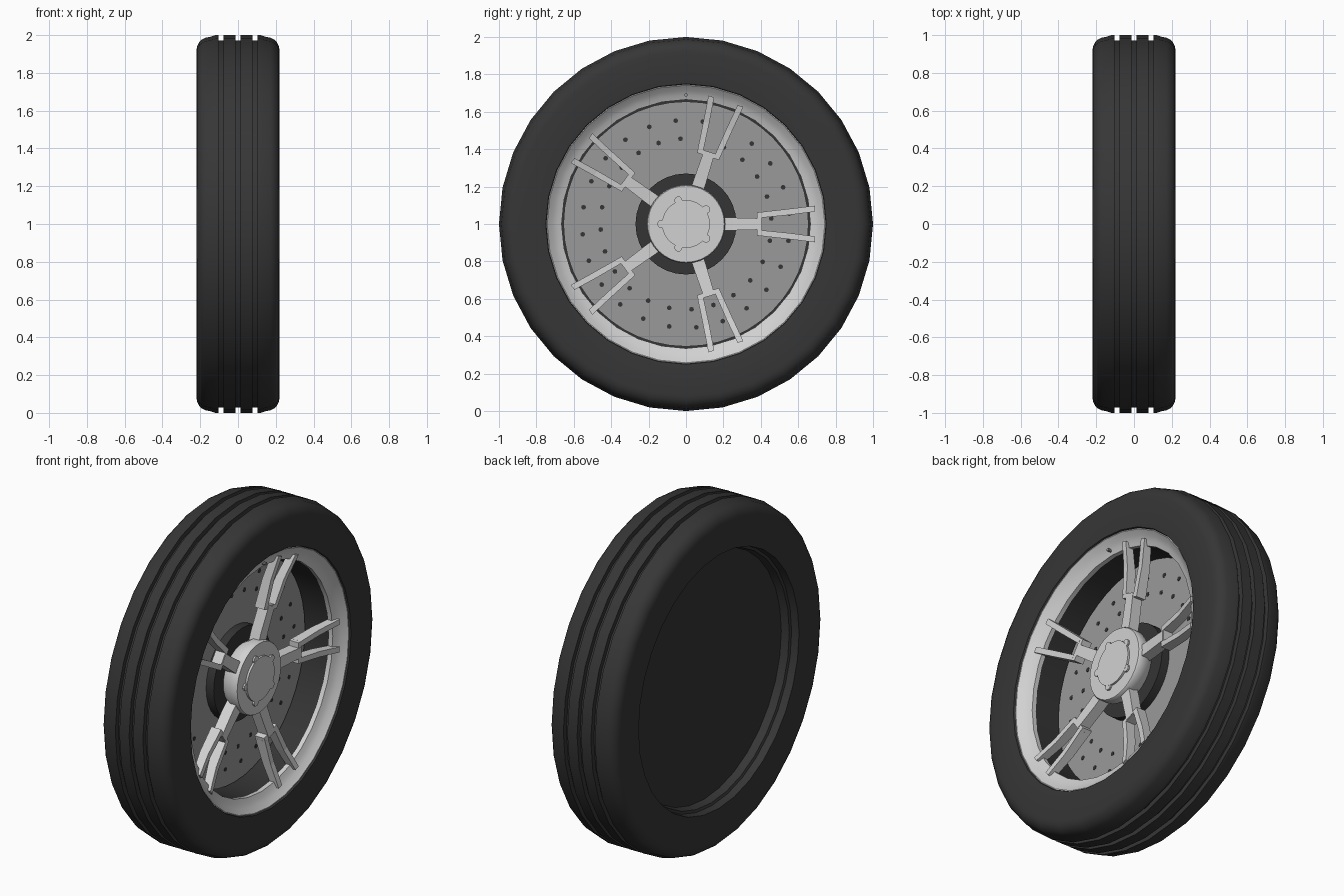
import bpy, bmesh
from math import sin, cos, pi, radians
from mathutils import Matrix, Vector

if "Cube" in bpy.data.objects:
    bpy.data.objects.remove(bpy.data.objects["Cube"])

AXLE = Vector((0, 0, 1))


def material(name, value):
    mat = bpy.data.materials.new(name)
    mat.use_nodes = True
    colour = (value, value, value, 1)
    mat.diffuse_color = colour
    bsdf = mat.node_tree.nodes["Principled BSDF"]
    bsdf.inputs["Base Color"].default_value = colour
    bsdf.inputs["Roughness"].default_value = 0.6
    return mat


RUBBER = material("black rubber", 0.037)
SILVER = material("silver alloy", 0.64)
STEEL = material("brake steel", 0.32)
DARK = material("dark metal", 0.035)


def finish(name, bm, mat, smooth=True):
    """Turn a bmesh around the axle into an object."""
    bmesh.ops.recalc_face_normals(bm, faces=bm.faces)
    mesh = bpy.data.meshes.new(name)
    bm.to_mesh(mesh)
    bm.free()
    mesh.materials.append(mat)
    obj = bpy.data.objects.new(name, mesh)
    obj.location = AXLE
    bpy.context.collection.objects.link(obj)
    if smooth:
        bpy.ops.object.select_all(action="DESELECT")
        obj.select_set(True)
        bpy.context.view_layer.objects.active = obj
        bpy.ops.object.shade_smooth_by_angle(angle=radians(35))
    return obj


def lathe(name, profile, mat, segments=32):
    """Spin a closed (radius, x) outline round the x axis."""
    bm = bmesh.new()
    verts = [bm.verts.new((x, r, 0)) for r, x in profile]
    edges = [bm.edges.new((a, b)) for a, b in zip(verts, verts[1:] + verts[:1])]
    bmesh.ops.spin(bm, geom=verts + edges, axis=(1, 0, 0), cent=(0, 0, 0),
                   angle=2 * pi, steps=segments, use_duplicate=False)
    bmesh.ops.remove_doubles(bm, verts=bm.verts, dist=0.0005)
    return finish(name, bm, mat)


def add_disc(bm, radius, x0, x1, y=0, z=0, segments=8):
    """Add a cylinder lying along x."""
    place = Matrix.Translation(((x0 + x1) / 2, y, z)) @ Matrix.Rotation(pi / 2, 4, "Y")
    bmesh.ops.create_cone(bm, cap_ends=True, segments=segments, radius1=radius,
                          radius2=radius, depth=x1 - x0, matrix=place)


def add_bar(bm, sections, turn):
    """Loft box sections (r, low side, high side, back x, front x) outward."""
    rings = []
    for r, low, high, back, front in sections:
        corners = [(back, low), (front, low), (front, high), (back, high)]
        rings.append([bm.verts.new(turn @ Vector((x, r, s))) for x, s in corners])
    for a, b in zip(rings, rings[1:]):
        for i in range(4):
            j = (i + 1) % 4
            bm.faces.new((a[i], a[j], b[j], b[i]))
    bm.faces.new(rings[0])
    bm.faces.new(rings[-1])


# Tyre with rounded shoulders and three tread grooves
def shoulder(side):
    return [(0.92 + 0.07 * sin(t), side * (0.15 + 0.07 * cos(t)))
            for t in (radians(18 * k) for k in range(6))]


tread = []
for centre in (0.09, 0, -0.09):
    tread += [(1, centre + 0.013), (0.972, centre + 0.013),
              (0.972, centre - 0.013), (1, centre - 0.013)]
outline = ([(0.67, 0.14), (0.745, 0.2), (0.75, 0.215), (0.8, 0.22)] + shoulder(1)
           + [(1, 0.12)] + tread + [(1, -0.12)] + shoulder(-1)[::-1]
           + [(0.8, -0.22), (0.75, -0.215), (0.745, -0.17), (0.73, -0.165),
              (0.72, -0.12), (0.67, -0.1)])
lathe("tyre", outline, RUBBER)

# Rim lip, backing plate, brake disc and bearing hub
lathe("rim_lip", [(0.75, 0.205), (0.742, 0.205), (0.715, 0.18), (0.69, 0.165),
                  (0.665, 0.155), (0.665, 0.13), (0.75, 0.13)], SILVER)
lathe("rim_barrel", [(0.668, 0.14), (0.668, -0.11), (0.69, -0.11), (0.69, 0.14)], DARK)
lathe("back_plate", [(0, -0.12), (0.722, -0.12), (0.722, -0.1), (0, -0.1)], DARK)
lathe("brake_disc", [(0.2, -0.06), (0.655, -0.06), (0.655, -0.02), (0.2, -0.02)], STEEL, 48)
lathe("bearing_hub", [(0, -0.1), (0.27, -0.1), (0.27, 0.03), (0, 0.03)], DARK)

# Two rings of vent holes in the brake disc
bm = bmesh.new()
for radius, offset in ((0.457, 3.7), (0.555, 5.7)):
    for k in range(24):
        a = radians(offset + 15 * k)
        add_disc(bm, 0.013, -0.022, -0.018, radius * cos(a), radius * sin(a))
finish("brake_vent_holes", bm, DARK, smooth=False)

# Five forked spokes: a stem, a fork block and two prongs each
bm = bmesh.new()
for k in range(5):
    turn = Matrix.Rotation(k * 2 * pi / 5, 4, "X")
    add_bar(bm, [(0.15, -0.035, 0.035, 0.05, 0.115),
                 (0.25, -0.034, 0.034, 0.055, 0.12),
                 (0.4, -0.03, 0.03, 0.07, 0.135)], turn)
    add_bar(bm, [(0.38, -0.062, 0.062, 0.068, 0.13),
                 (0.405, -0.064, 0.064, 0.07, 0.133)], turn)
    for side in (1, -1):
        add_bar(bm, [(r, side * a, side * b, back, front) for r, a, b, back, front in (
            (0.4, 0.033, 0.064, 0.07, 0.133),
            (0.55, 0.048, 0.081, 0.095, 0.15),
            (0.69, 0.066, 0.098, 0.135, 0.183))], turn)
finish("spokes", bm, SILVER, smooth=False)

# Hub, with a raised centre cap and five lugs between the spokes
lathe("hub", [(0, 0.03), (0.18, 0.03), (0.21, 0.08), (0.21, 0.13), (0.205, 0.138),
              (0, 0.138)], SILVER)
bm = bmesh.new()
add_disc(bm, 0.128, 0.13, 0.15, segments=32)
for k in range(5):
    a = radians(36 + 72 * k)
    add_disc(bm, 0.022, 0.13, 0.149, 0.132 * cos(a), 0.132 * sin(a), 10)
finish("centre_cap", bm, SILVER)

# Air valve on the rim
bm = bmesh.new()
add_disc(bm, 0.009, 0.15, 0.185, 0, 0.69)
finish("air_valve", bm, STEEL)
